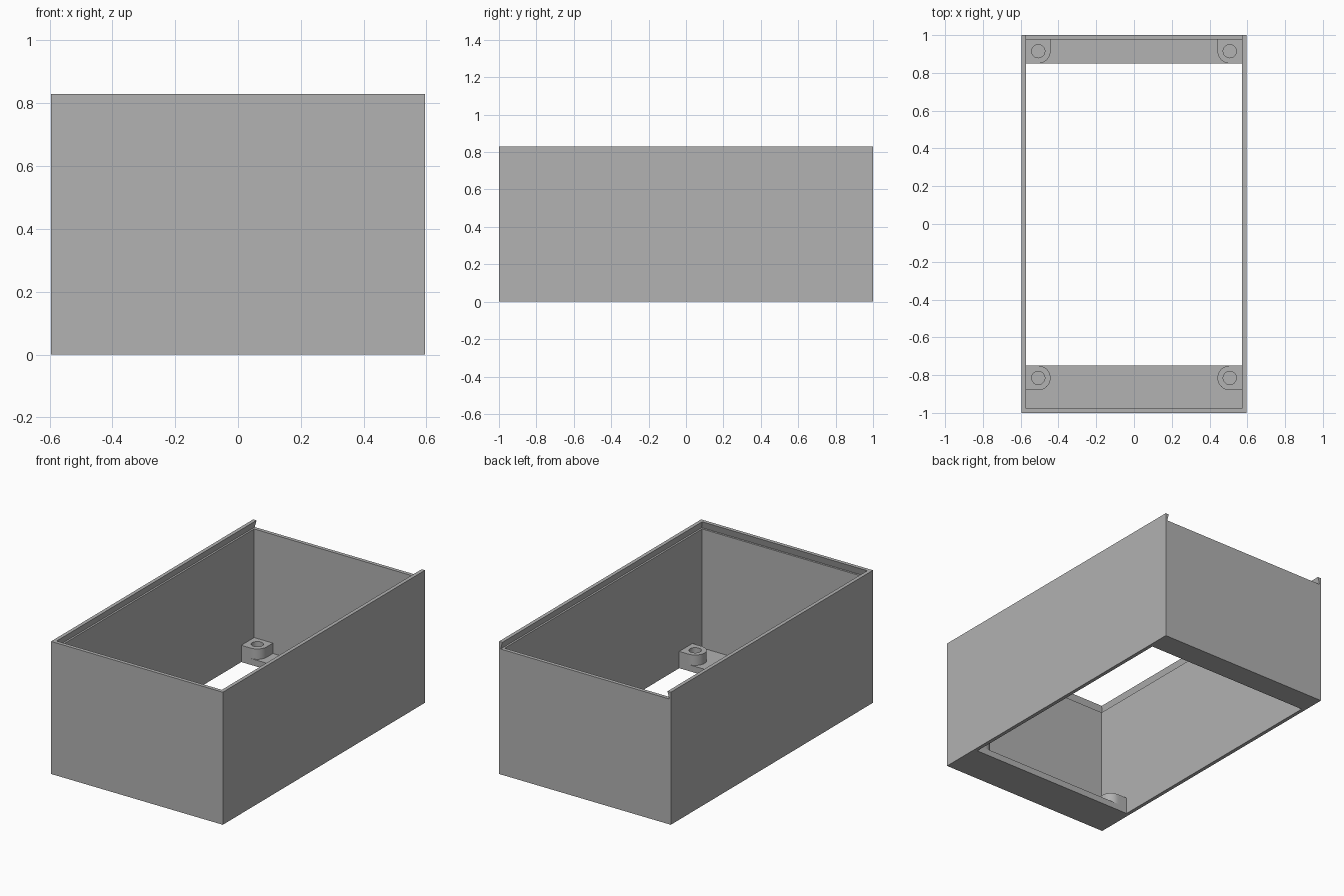
import bpy, bmesh, math

cube = bpy.data.objects.get("Cube")
if cube:
    bpy.data.objects.remove(cube, do_unlink=True)

# Main sizes
HX, HY, TOP = 0.595, 1.0, 0.83
WALL, LEDGE, GROOVE = 0.023, 0.785, 0.011
FLOOR, BOSS_TOP = 0.04, 0.105
IX, IY = HX - WALL, HY - WALL

grey = bpy.data.materials.new("plain grey")
grey.use_nodes = True
grey.diffuse_color = (0.445, 0.445, 0.445, 1)
grey.node_tree.nodes["Principled BSDF"].inputs["Base Color"].default_value = grey.diffuse_color


def finish(name, bm):
    bmesh.ops.recalc_face_normals(bm, faces=bm.faces)
    mesh = bpy.data.meshes.new(name)
    bm.to_mesh(mesh)
    bm.free()
    mesh.materials.append(grey)
    obj = bpy.data.objects.new(name, mesh)
    bpy.context.collection.objects.link(obj)
    return obj


def box(name, x0, x1, y0, y1, z0, z1):
    bm = bmesh.new()
    bmesh.ops.create_cube(bm, size=1)
    for v in bm.verts:
        v.co.x = x1 if v.co.x > 0 else x0
        v.co.y = y1 if v.co.y > 0 else y0
        v.co.z = z1 if v.co.z > 0 else z0
    return finish(name, bm)


def bridge(bm, a, b):
    n = len(a)
    for i in range(n):
        j = (i + 1) % n
        bm.faces.new((a[i], a[j], b[j], b[i]))


# Side and front walls: one dovetail-grooved profile swept around three sides
profile = [(0, 0), (0, TOP), (WALL, TOP), (GROOVE, LEDGE), (WALL, LEDGE), (WALL, 0)]
bm = bmesh.new()
stations = []
for sx, front in ((1, False), (1, True), (-1, True), (-1, False)):
    stations.append([bm.verts.new((sx * (HX - d), d - HY if front else HY, z))
                     for d, z in profile])
for a, b in zip(stations, stations[1:]):
    bridge(bm, a, b)
bm.faces.new(stations[0])
bm.faces.new(stations[-1])
finish("side_and_front_walls", bm)

# Lower back wall, leaving the lid groove open
box("back_wall", -IX, IX, IY, HY, 0, LEDGE)

# Floor strips at both ends
box("front_floor_strip", -IX, IX, -IY, -0.75, 0, FLOOR)
box("back_floor_strip", -IX, IX, 0.85, IY, 0, FLOOR)


def boss(name, side, cy, is_round):
    """Screw boss: a square block with rounded free corners and a blind hole."""
    n, r, hole = 32, 0.065, 0.035
    cx = IX - r
    bm = bmesh.new()

    def ring(radius, z, shaped):
        verts = []
        for i in range(n):
            a = 2 * math.pi * i / n
            c, s = math.cos(a), math.sin(a)
            k = radius
            if shaped and not is_round(c, s):
                k = radius / max(abs(c), abs(s))
            verts.append(bm.verts.new((side * (cx + k * c), cy + k * s, z)))
        return verts

    base, rim = ring(r, FLOOR, True), ring(r, BOSS_TOP, True)
    mouth, bottom = ring(hole, BOSS_TOP, False), ring(hole, FLOOR + 0.002, False)
    for a, b in ((base, rim), (rim, mouth), (mouth, bottom)):
        bridge(bm, a, b)
    bm.faces.new(bottom)
    bm.faces.new(base)
    obj = finish(name, bm)
    bpy.context.view_layer.objects.active = obj
    obj.select_set(True)
    bpy.ops.object.shade_smooth_by_angle(angle=math.radians(30))
    obj.select_set(False)


# Four screw bosses
for side, label in ((1, "left"), (-1, "right")):
    boss("front_" + label + "_boss", side, -0.815, lambda c, s: c < 0)
    boss("back_" + label + "_boss", side, 0.915, lambda c, s: c < 0 and s < 0)
